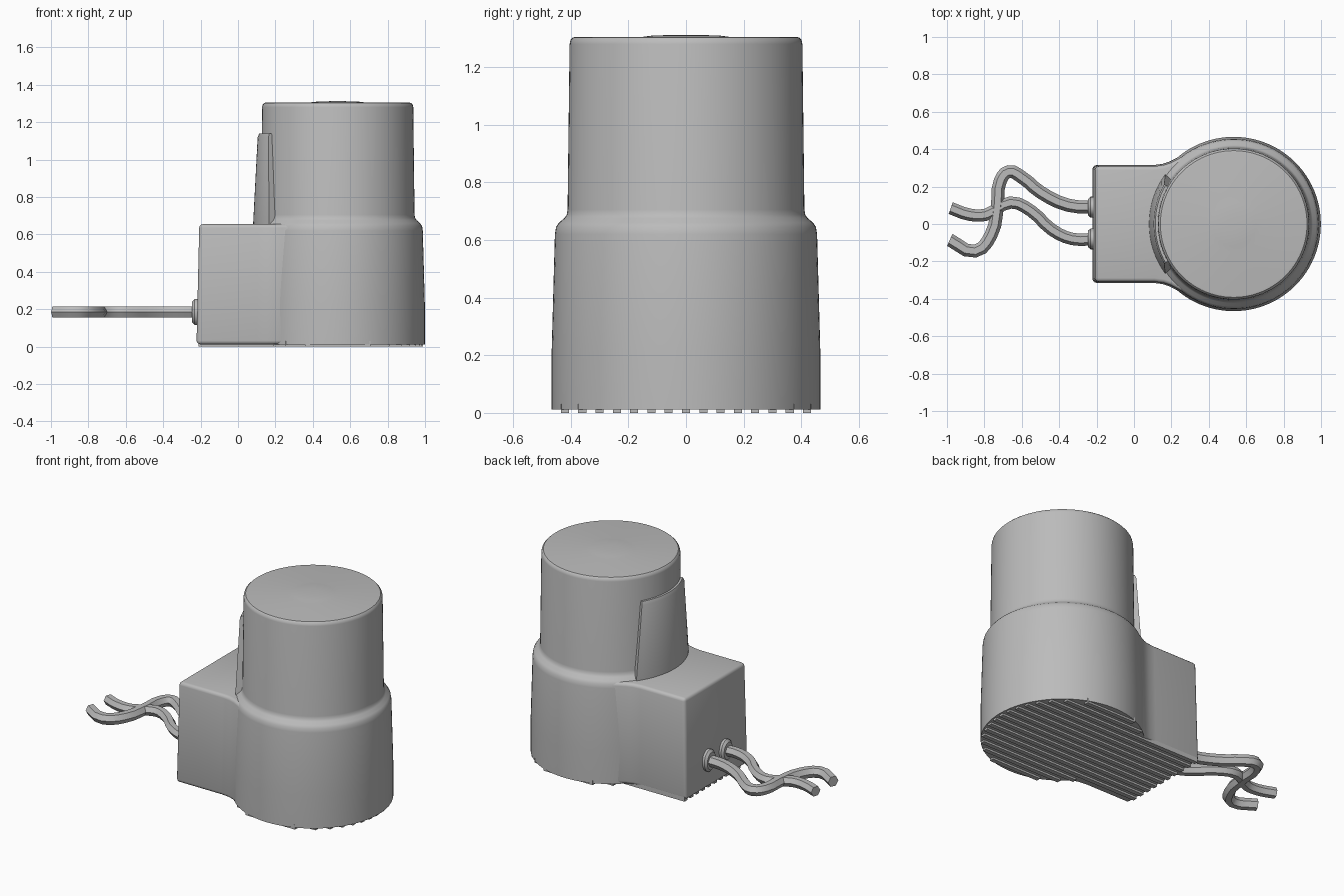
import bpy, bmesh, math
from mathutils import Vector

cube = bpy.data.objects.get("Cube")
if cube:
    bpy.data.objects.remove(cube, do_unlink=True)

GREY = (0.5, 0.5, 0.5, 1)
mat = bpy.data.materials.new("plain grey")
mat.use_nodes = True
mat.diffuse_color = GREY
bsdf = mat.node_tree.nodes["Principled BSDF"]
bsdf.inputs["Base Color"].default_value = GREY
bsdf.inputs["Roughness"].default_value = 0.6

CX = 0.533      # axis of the round housing
FLOOR = 0.012   # underside panel, ribs reach down to the ground


def finish(name, bm, bevel=0):
    bmesh.ops.recalc_face_normals(bm, faces=bm.faces)
    mesh = bpy.data.meshes.new(name)
    bm.to_mesh(mesh)
    bm.free()
    mesh.materials.append(mat)
    obj = bpy.data.objects.new(name, mesh)
    bpy.context.collection.objects.link(obj)
    bpy.ops.object.select_all(action="DESELECT")
    obj.select_set(True)
    bpy.context.view_layer.objects.active = obj
    if bevel:
        mod = obj.modifiers.new("soft edges", "BEVEL")
        mod.width, mod.segments = bevel, 3
        mod.limit_method, mod.angle_limit = "ANGLE", math.radians(40)
        bpy.ops.object.modifier_apply(modifier=mod.name)
    bpy.ops.object.shade_smooth_by_angle(angle=math.radians(35))
    return obj


def loft(bm, rings):
    """Skin equal-length closed rings and cap both ends."""
    loops = [[bm.verts.new(p) for p in ring] for ring in rings]
    n = len(loops[0])
    for a, b in zip(loops, loops[1:]):
        for i in range(n):
            j = (i + 1) % n
            bm.faces.new((a[i], a[j], b[j], b[i]))
    bm.faces.new(loops[0][::-1])
    bm.faces.new(loops[-1])


def lathe(name, profile, sides=96):
    bm = bmesh.new()
    angles = [2 * math.pi * i / sides for i in range(sides)]
    loft(bm, [[(CX + r * math.cos(a), r * math.sin(a), z) for a in angles]
              for r, z in profile])
    return finish(name, bm)


# Stepped round housing with a softly domed cap
lathe("round_housing", [
    (0.466, FLOOR), (0.466, 0.22), (0.455, 0.62), (0.451, 0.645),
    (0.441, 0.66), (0.422, 0.676), (0.414, 0.688), (0.411, 0.705),
    (0.404, 1.28), (0.401, 1.294), (0.392, 1.303), (0.38, 1.305),
    (0.15, 1.305), (0.12, 1.309), (0.04, 1.312)])

# Square terminal box that flares into the housing
half = [(-0.222, 0.315), (0.1, 0.315), (0.15, 0.321), (0.19, 0.334),
        (0.23, 0.355), (0.28, 0.384), (0.42, 0.3)]
outline = half + [(x, -y) for x, y in reversed(half)]


def box_ring(z, scale):
    return [(CX + (x - CX) * scale, y * scale, z) for x, y in outline]


bm = bmesh.new()
loft(bm, [box_ring(FLOOR, 1), box_ring(0.655, 0.98)])
finish("terminal_box", bm, bevel=0.02)

# Curved tapering shield standing against the upper housing
bm = bmesh.new()
rings = []
for z, outer, spread in ((0.64, 0.453, 36), (1.12, 0.428, 30), (1.14, 0.419, 29.5)):
    arc = [math.radians(180 + spread * (i / 8 - 1)) for i in range(17)]
    ring = [(outer, a) for a in arc] + [(0.39, a) for a in reversed(arc)]
    rings.append([(CX + r * math.cos(a), r * math.sin(a), z) for r, a in ring])
loft(bm, rings)
finish("curved_shield", bm)

# Long ribs across the underside
bm = bmesh.new()
count = 15
for i in range(count):
    y = 0.42 * (2 * i / (count - 1) - 1)
    reach = math.sqrt(0.455 ** 2 - y * y)
    x0 = -0.21 if abs(y) < 0.3 else CX - reach
    x1 = CX + reach
    w = 0.014
    loft(bm, [[(x0, y - w, z), (x1, y - w, z), (x1, y + w, z), (x0, y + w, z)]
              for z in (0, 0.03)])
finish("underside_ribs", bm)


# Wires and their grommets
def wire(name, path, radius=0.035):
    curve = bpy.data.curves.new(name, "CURVE")
    curve.dimensions = "3D"
    curve.bevel_depth, curve.bevel_resolution = radius, 1
    curve.use_fill_caps = True
    curve.resolution_u = 3
    spline = curve.splines.new("BEZIER")
    spline.bezier_points.add(len(path) - 1)
    for point, (x, y) in zip(spline.bezier_points, path):
        point.co = Vector((x, y, 0.185))
        point.handle_left_type = point.handle_right_type = "AUTO"
    obj = bpy.data.objects.new(name, curve)
    bpy.context.collection.objects.link(obj)
    bpy.context.view_layer.update()
    mesh = bpy.data.meshes.new_from_object(obj)
    bpy.data.objects.remove(obj, do_unlink=True)
    bm = bmesh.new()
    bm.from_mesh(mesh)
    bpy.data.meshes.remove(mesh)
    finish(name, bm)


def grommet(name, y):
    bm = bmesh.new()
    angles = [2 * math.pi * i / 20 for i in range(20)]
    loft(bm, [[(x, y + 0.8 * r * math.cos(a), 0.185 + r * math.sin(a)) for a in angles]
              for x, r in ((-0.2, 0.07), (-0.232, 0.07), (-0.245, 0.055))])
    finish(name, bm)


wire("back_wire", [(-0.2, 0.09), (-0.35, 0.1), (-0.5, 0.17), (-0.6, 0.25),
                   (-0.67, 0.28), (-0.715, 0.23), (-0.73, 0.1), (-0.765, -0.06),
                   (-0.85, -0.145), (-0.985, -0.085)])
wire("front_wire", [(-0.2, -0.08), (-0.33, -0.08), (-0.44, -0.03), (-0.55, 0.07),
                    (-0.66, 0.115), (-0.79, 0.05), (-0.88, 0.05), (-0.98, 0.085)],
     radius=0.033)
grommet("back_grommet", 0.09)
grommet("front_grommet", -0.08)
